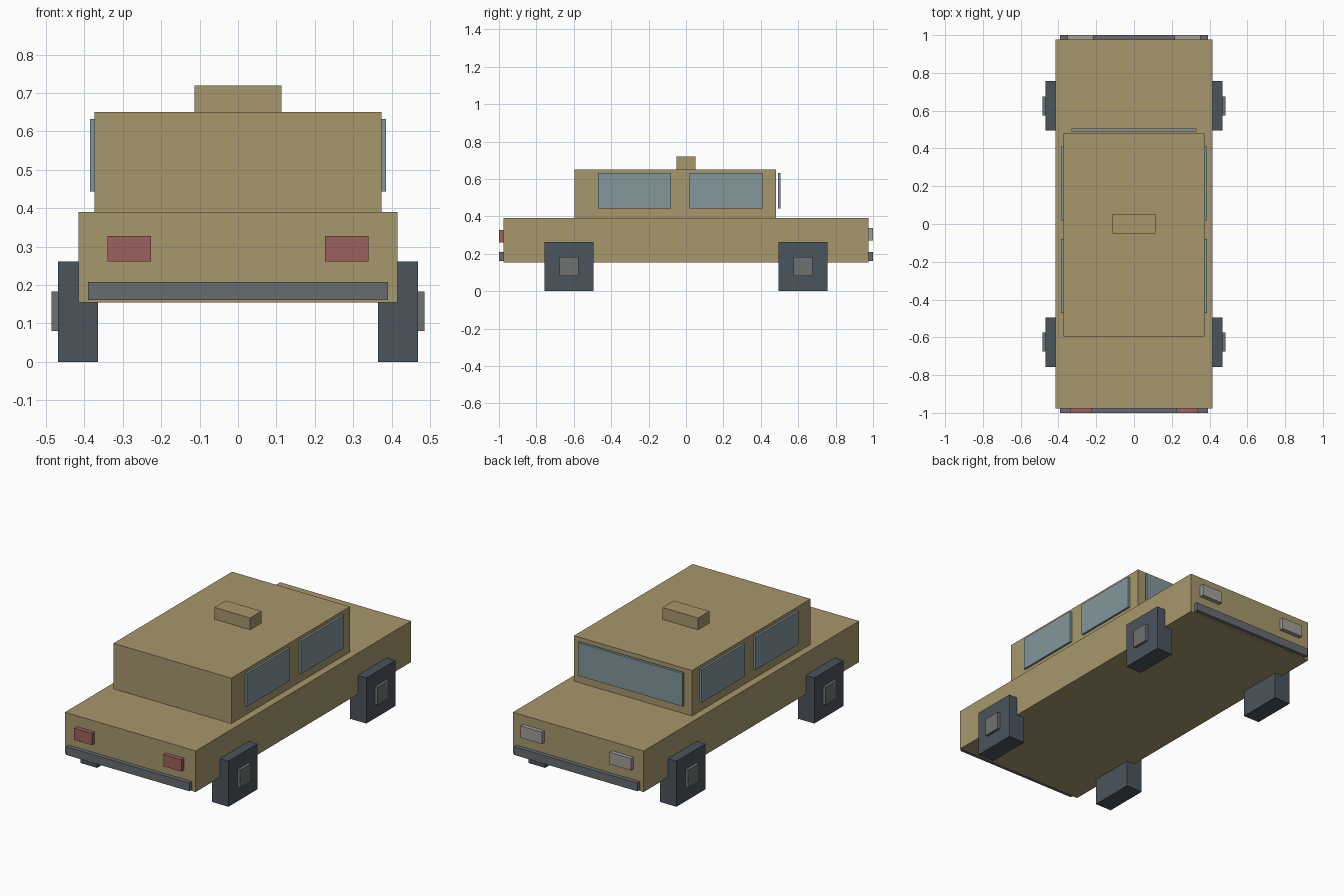
import bpy

if "Cube" in bpy.data.objects:
    bpy.data.objects.remove(bpy.data.objects["Cube"])


def material(name, r, g, b):
    m = bpy.data.materials.new(name)
    m.diffuse_color = (r, g, b, 1)
    m.use_nodes = True
    m.node_tree.nodes["Principled BSDF"].inputs["Base Color"].default_value = m.diffuse_color
    return m


PAINT = material("tan_paint", 0.38, 0.31, 0.15)
GLASS = material("blue_glass", 0.22, 0.31, 0.33)
RUBBER = material("dark_rubber", 0.07, 0.09, 0.11)
METAL = material("bumper_grey", 0.14, 0.15, 0.16)
HUB = material("hub_grey", 0.16, 0.17, 0.17)
RED = material("tail_red", 0.33, 0.12, 0.11)
LAMP = material("lamp_grey", 0.36, 0.35, 0.32)


def box(name, x, y, z, mat):
    """Box from (low, high) ranges on each axis."""
    ranges = (x, y, z)
    bpy.ops.mesh.primitive_cube_add(size=1, location=[(a + b) / 2 for a, b in ranges])
    ob = bpy.context.object
    ob.name = name
    ob.scale = [b - a for a, b in ranges]
    bpy.ops.object.transform_apply(location=True, rotation=False, scale=True)
    ob.data.materials.append(mat)
    return ob


def pair(name, x, y, z, mat):
    """Box on the right, mirrored to the left across x = 0."""
    box(name + "_right", x, y, z, mat)
    box(name + "_left", (-x[1], -x[0]), y, z, mat)


# Body, cabin and roof box
box("body", (-0.415, 0.415), (-0.976, 0.976), (0.154, 0.39), PAINT)
box("cabin", (-0.374, 0.374), (-0.595, 0.48), (0.39, 0.651), PAINT)
box("roof_box", (-0.113, 0.113), (-0.051, 0.052), (0.651, 0.719), PAINT)

# Windows
box("windscreen", (-0.332, 0.332), (0.491, 0.506), (0.443, 0.632), GLASS)
pair("front_side_window", (0.374, 0.386), (0.018, 0.41), (0.443, 0.632), GLASS)
pair("rear_side_window", (0.374, 0.386), (-0.47, -0.08), (0.443, 0.632), GLASS)

# Bumpers and lights at both ends
box("low_bumper_a", (-0.391, 0.391), (-1.0, -0.976), (0.161, 0.208), METAL)
box("low_bumper_b", (-0.391, 0.391), (0.976, 1.0), (0.161, 0.208), METAL)
pair("red_light", (0.226, 0.34), (-1.0, -0.976), (0.261, 0.328), RED)
pair("headlight", (0.215, 0.351), (0.976, 1.0), (0.27, 0.338), LAMP)

# Square wheels and hubs
for end, yc in (("front", -0.625), ("back", 0.625)):
    pair(end + "_wheel", (0.365, 0.469), (yc - 0.131, yc + 0.131), (0, 0.262), RUBBER)
    pair(end + "_hub", (0.469, 0.485), (yc - 0.051, yc + 0.051), (0.08, 0.183), HUB)
